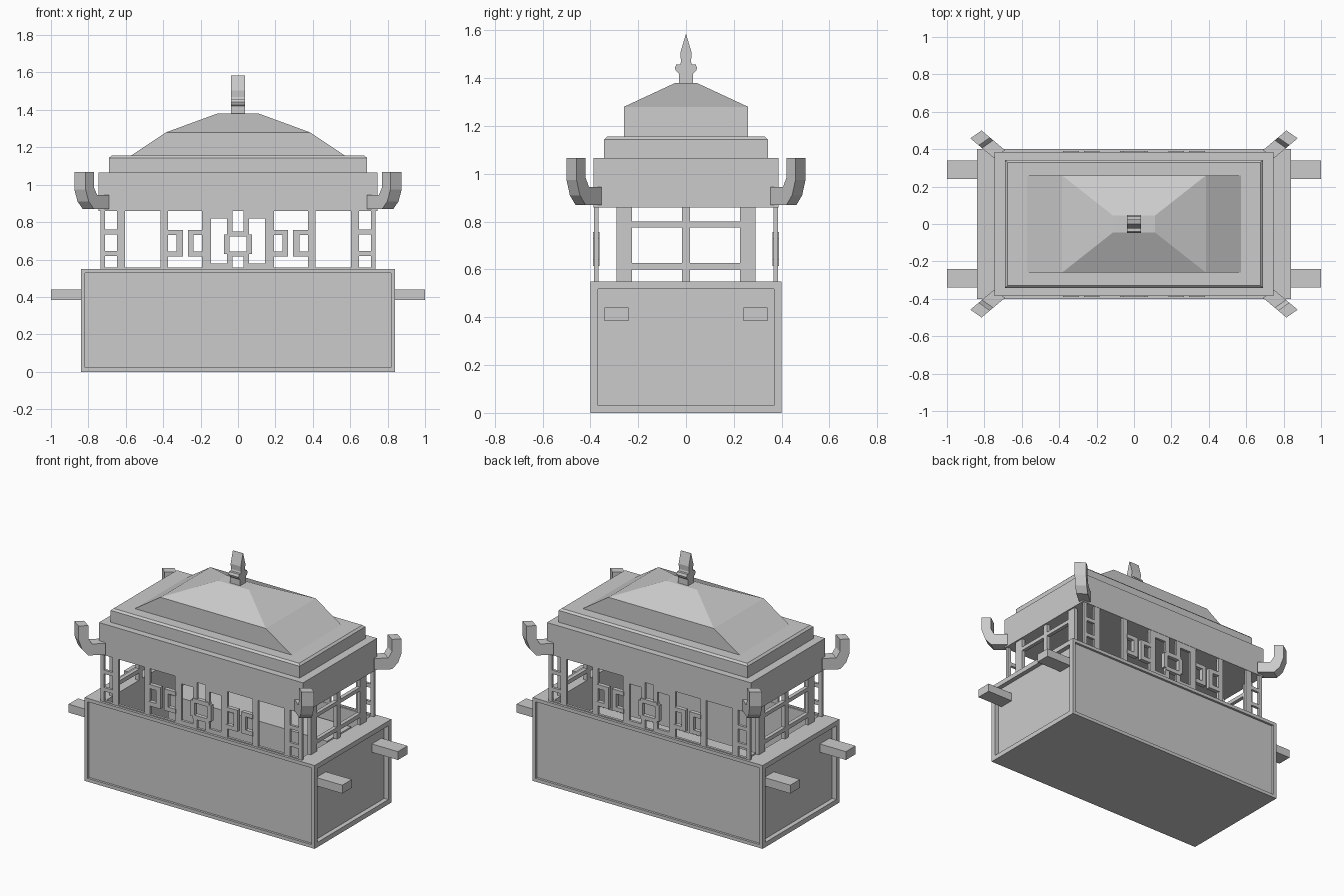
import bpy, bmesh
from mathutils import Vector

if "Cube" in bpy.data.objects:
    bpy.data.objects.remove(bpy.data.objects["Cube"])


def finish(name, bm):
    bmesh.ops.recalc_face_normals(bm, faces=bm.faces)
    me = bpy.data.meshes.new(name)
    bm.to_mesh(me)
    bm.free()
    ob = bpy.data.objects.new(name, me)
    bpy.context.collection.objects.link(ob)
    return ob


def add_box(bm, x0, x1, y0, y1, z0, z1):
    vs = bmesh.ops.create_cube(bm, size=1)["verts"]
    for v in vs:
        v.co = Vector((x1 if v.co.x > 0 else x0,
                       y1 if v.co.y > 0 else y0,
                       z1 if v.co.z > 0 else z0))


def box(name, *b):
    bm = bmesh.new()
    add_box(bm, *b)
    return finish(name, bm)


def prism(name, pts, vec):
    bm = bmesh.new()
    f = bm.faces.new([bm.verts.new(p) for p in pts])
    ext = bmesh.ops.extrude_face_region(bm, geom=[f])["geom"]
    bmesh.ops.translate(bm, vec=vec, verts=[v for v in ext if isinstance(v, bmesh.types.BMVert)])
    return finish(name, bm)


def loft(name, rings):
    # stacked rectangles (half x, half y, z) joined into a closed solid
    bm = bmesh.new()
    loops = [[bm.verts.new((sx * a, sy * b, z)) for sx, sy in ((-1, -1), (1, -1), (1, 1), (-1, 1))]
             for a, b, z in rings]
    bm.faces.new(loops[0])
    bm.faces.new(loops[-1])
    for lo, hi in zip(loops, loops[1:]):
        for i in range(4):
            j = (i + 1) % 4
            bm.faces.new((lo[i], lo[j], hi[j], hi[i]))
    return finish(name, bm)


# Lower body: recessed side panels and an open, hollow top
bm = bmesh.new()
add_box(bm, -0.84, 0.84, -0.40, 0.40, 0, 0.55)
bm.normal_update()
sides = [(f, f.normal.copy()) for f in bm.faces]
for f, n in sides:
    if n.z < -0.5:
        continue
    rim, depth = (0.05, 0.5) if n.z > 0.5 else (0.045, 0.03) if abs(n.x) > 0.5 else (0.032, 0.015)
    bmesh.ops.inset_individual(bm, faces=[f], thickness=rim)
    if n.z > 0.5:
        for v in f.verts:
            v.co.x *= 0.70 / 0.79
    new = bmesh.ops.extrude_discrete_faces(bm, faces=[f])["faces"][0]
    bmesh.ops.translate(bm, vec=-n * depth, verts=new.verts)
finish("lower_body", bm)

# Bench inside
box("bench", -0.58, 0.58, 0.10, 0.35, 0.05, 0.45)

# Carrying handles
for sx in (-1, 1):
    for sy in (-1, 1):
        xs, ys = sorted((sx * 0.80, sx * 1.0)), sorted((sy * 0.24, sy * 0.34))
        box("carry_handle", *xs, *ys, 0.385, 0.44)

# Front and back lattice; (x0, x1, z0, z1, raised) mirrored across x
lattice = [
    (0.71, 0.735, 0.55, 0.87, 0), (0.605, 0.648, 0.55, 0.87, 0),      # ladder uprights
    (0.64, 0.72, 0.735, 0.76, 0), (0.64, 0.72, 0.62, 0.645, 0),       # rungs
    (0.375, 0.415, 0.55, 0.87, 0), (0.145, 0.192, 0.55, 0.87, 0),     # posts
    (0.295, 0.38, 0.73, 0.757, 1), (0.295, 0.38, 0.615, 0.643, 1),    # outer bracket
    (0.295, 0.328, 0.615, 0.757, 1),
    (0.185, 0.268, 0.73, 0.757, 1), (0.185, 0.268, 0.615, 0.643, 1),  # inner bracket
    (0.238, 0.268, 0.615, 0.757, 1),
    (0.03, 0.15, 0.82, 0.87, 0), (0.03, 0.15, 0.55, 0.578, 0),        # centre bars
    (0.03, 0.06, 0.74, 0.87, 0), (0.03, 0.06, 0.55, 0.625, 0),        # centre stems
    (0.045, 0.075, 0.63, 0.735, 1),                                   # ring sides
]
for name, s in (("front_lattice", -1), ("back_lattice", 1)):
    bm = bmesh.new()
    for x0, x1, z0, z1, raised in lattice:
        y0, y1 = (0.362, 0.389) if raised else (0.367, 0.384)
        for m in (-1, 1):
            add_box(bm, *sorted((m * x0, m * x1)), *sorted((s * y0, s * y1)), z0, z1)
    for z0, z1 in ((0.615, 0.642), (0.722, 0.75)):                    # ring top and bottom
        add_box(bm, -0.06, 0.06, *sorted((s * 0.362, s * 0.389)), z0, z1)
    add_box(bm, -0.735, 0.735, *sorted((s * 0.367, s * 0.384)), 0.545, 0.557)
    finish(name, bm)

# Side frames
for name, s in (("left_frame", -1), ("right_frame", 1)):
    bm = bmesh.new()
    xs = sorted((s * 0.71, s * 0.735))
    for y0, y1 in ((-0.29, -0.225), (-0.017, 0.017), (0.225, 0.29)):
        add_box(bm, *xs, y0, y1, 0.55, 0.87)
    for z0, z1 in ((0.775, 0.80), (0.60, 0.627)):
        add_box(bm, *xs, -0.23, 0.23, z0, z1)
    finish(name, bm)

# Roof: frieze, bevelled tier, hipped cap
box("frieze", -0.745, 0.745, -0.386, 0.386, 0.86, 1.065)
loft("roof_tier", [(0.69, 0.342, 1.06), (0.69, 0.342, 1.143), (0.677, 0.33, 1.155)])
loft("roof_cap", [(0.58, 0.26, 1.15), (0.385, 0.26, 1.28), (0.112, 0.045, 1.38)])

# Upturned corner horns, swept profile along each diagonal
horn = [(0.72, 0.87), (0.80, 0.87), (0.828, 0.91), (0.845, 0.975), (0.845, 1.067),
        (0.80, 1.067), (0.80, 0.985), (0.783, 0.945), (0.72, 0.945)]
for sx in (-1, 1):
    for sy in (-1, 1):
        pts = [(sx * (t - 0.03), sy * (0.50 + (t - 0.845) * 0.84), z) for t, z in horn]
        prism("corner_horn", pts, (sx * 0.06, -sy * 0.042, 0))

# Spear-shaped finial
half = [(0.03, 1.375), (0.03, 1.42), (0.042, 1.43), (0.047, 1.443), (0.04, 1.458),
        (0.024, 1.458), (0.021, 1.47), (0.024, 1.505), (0.001, 1.583)]
outline = half + [(-y, z) for y, z in reversed(half)]
prism("finial", [(-0.037, y, z) for y, z in outline], (0.074, 0, 0))
